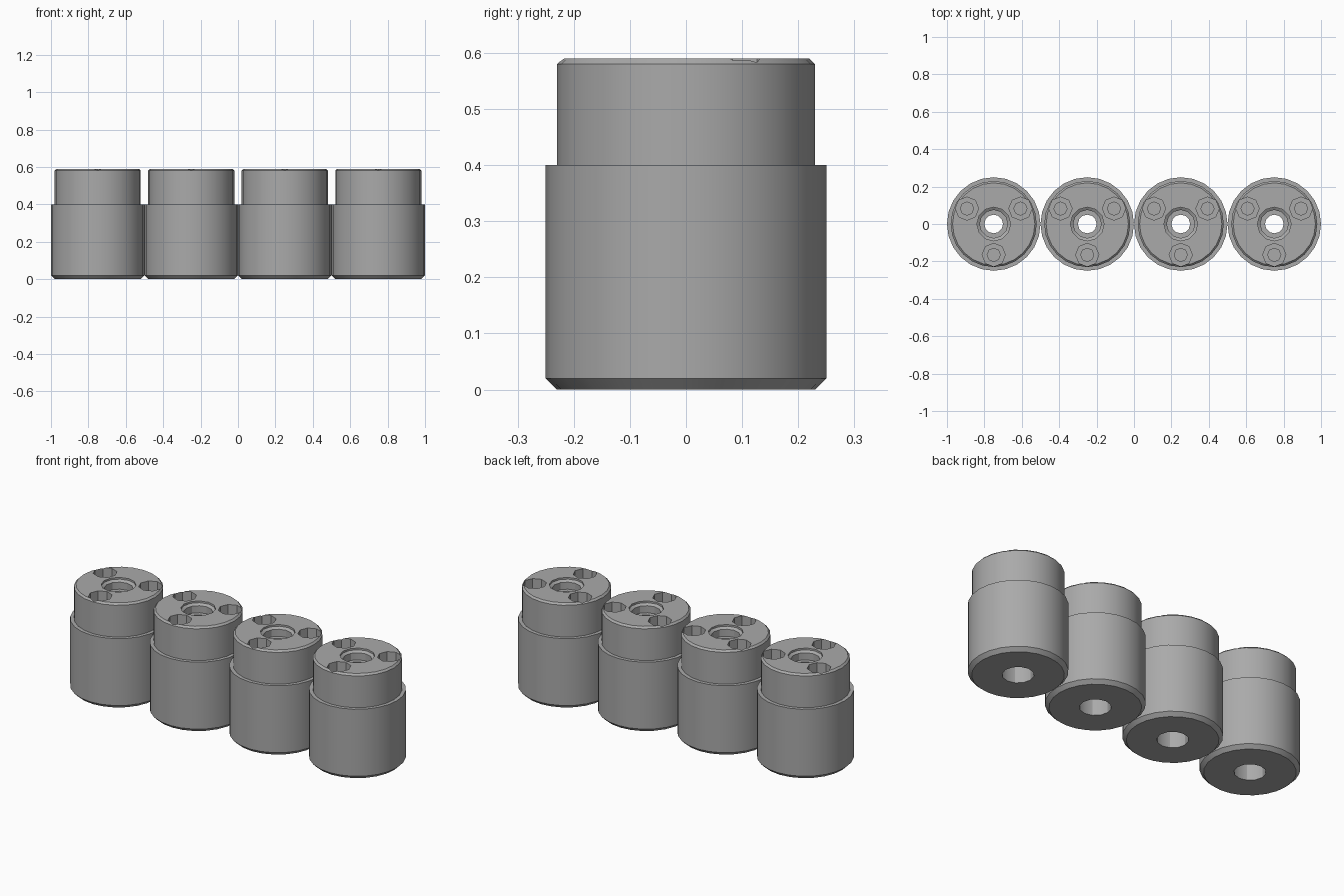
import bpy, bmesh, math
from mathutils import Matrix, Vector

cube = bpy.data.objects.get("Cube")
if cube:
    bpy.data.objects.remove(cube, do_unlink=True)

grey = bpy.data.materials.new("machined grey")
grey.use_nodes = True
colour = (0.40, 0.40, 0.40, 1)
grey.diffuse_color = colour
grey.node_tree.nodes["Principled BSDF"].inputs["Base Color"].default_value = colour


def lathe(name, profile, sides, closed):
    """Turn a (radius, height) profile around the z axis."""
    bm = bmesh.new()
    rings = []
    for r, z in profile:
        rings.append([bm.verts.new((r * math.cos(math.tau * i / sides),
                                    r * math.sin(math.tau * i / sides), z))
                      for i in range(sides)])
    pairs = list(zip(rings, rings[1:]))
    if closed:
        pairs.append((rings[-1], rings[0]))
    else:
        bm.faces.new(rings[0])
        bm.faces.new(rings[-1])
    for a, b in pairs:
        for i in range(sides):
            j = (i + 1) % sides
            bm.faces.new((a[i], a[j], b[j], b[i]))
    bmesh.ops.recalc_face_normals(bm, faces=bm.faces)
    mesh = bpy.data.meshes.new(name)
    bm.to_mesh(mesh)
    bm.free()
    mesh.materials.append(grey)
    obj = bpy.data.objects.new(name, mesh)
    bpy.context.collection.objects.link(obj)
    return obj


# Stepped, chamfered sleeve
body = lathe("sleeve", [(0.23, 0), (0.25, 0.02), (0.25, 0.4), (0.23, 0.4),
                        (0.23, 0.58), (0.22, 0.59)], 24, False)

# Stepped centre bore, open at both ends
cutters = [lathe("bore_cutter", [(0.08, -0.02), (0.08, 0.44), (0.05, 0.46),
                                 (0.05, 0.53), (0.075, 0.53), (0.075, 0.57),
                                 (0.09, 0.58), (0.09, 0.62)], 12, False)]

# Three counterbored screw pockets
for k in range(3):
    angle = math.radians(-90 + 120 * k)
    pocket = lathe("pocket_cutter", [(0.035, 0.40), (0.035, 0.47), (0.062, 0.47),
                                     (0.062, 0.62)], 8, False)
    pocket.data.transform(Matrix.Translation(
        Vector((math.cos(angle), math.sin(angle), 0)) * 0.165))
    cutters.append(pocket)

for cutter in cutters:
    cutter.hide_render = True
    mod = body.modifiers.new("cut", 'BOOLEAN')
    mod.operation = 'DIFFERENCE'
    mod.solver = 'EXACT'
    mod.object = cutter

# Bake the cuts, then drop the helpers
depsgraph = bpy.context.evaluated_depsgraph_get()
sleeve_mesh = bpy.data.meshes.new_from_object(body.evaluated_get(depsgraph))
sleeve_mesh.name = "sleeve"
for helper in cutters + [body]:
    bpy.data.objects.remove(helper, do_unlink=True)

# Row of four matching sleeves
for n in range(4):
    sleeve = bpy.data.objects.new(f"sleeve_{n + 1}", sleeve_mesh)
    sleeve.location.x = -0.75 + 0.5 * n
    bpy.context.collection.objects.link(sleeve)

bpy.ops.object.select_all(action='DESELECT')
sleeve.select_set(True)
bpy.context.view_layer.objects.active = sleeve
for poly in sleeve_mesh.polygons:
    poly.use_smooth = True
sleeve_mesh.set_sharp_from_angle(angle=math.radians(30))
